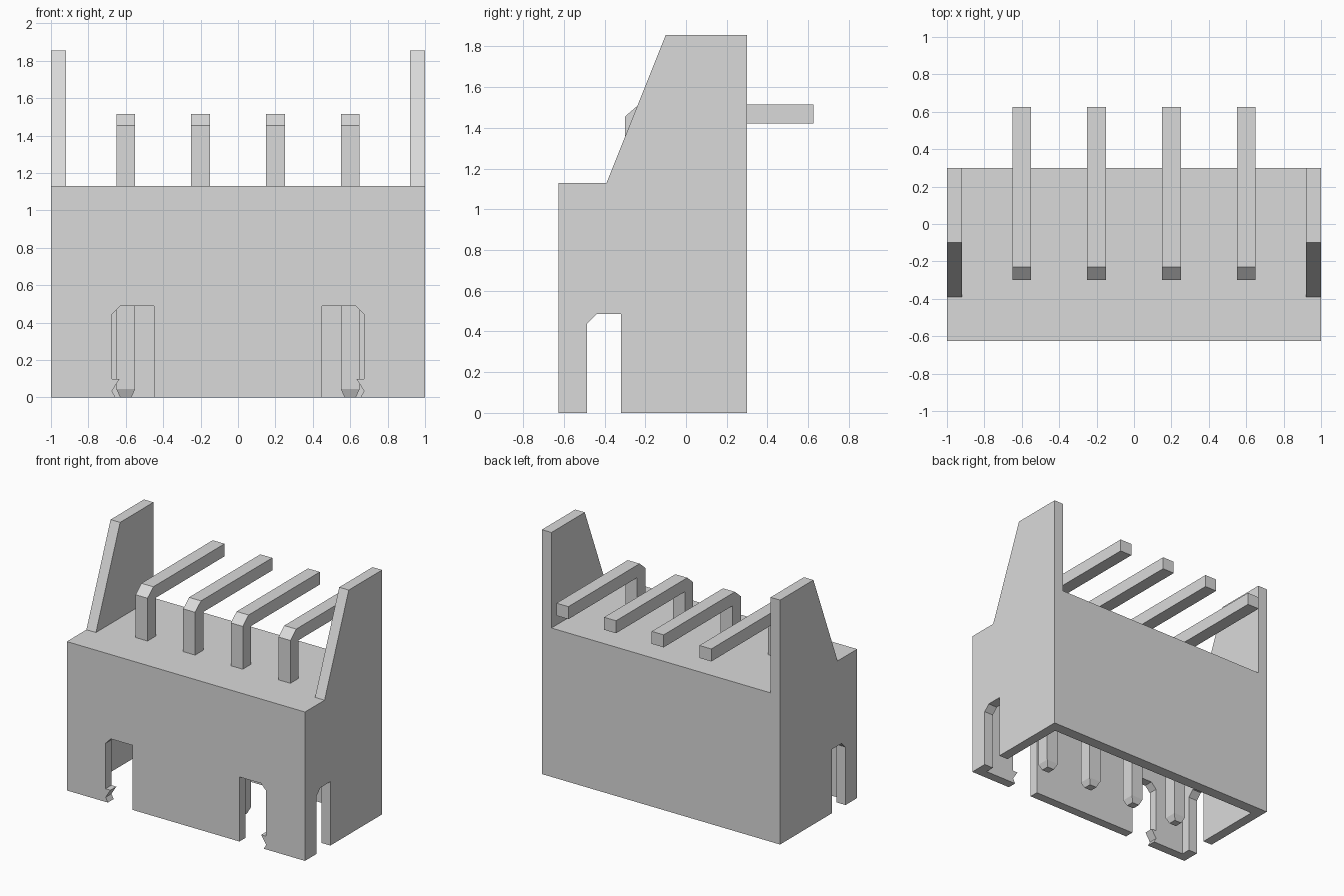
import bpy
import bmesh

if "Cube" in bpy.data.objects:
    bpy.data.objects.remove(bpy.data.objects["Cube"], do_unlink=True)

GREY = (0.7, 0.7, 0.7, 1.0)
grey = bpy.data.materials.new("light_grey")
grey.use_nodes = True
grey.diffuse_color = GREY
grey.node_tree.nodes["Principled BSDF"].inputs["Base Color"].default_value = GREY


def make_object(name, bm):
    bmesh.ops.remove_doubles(bm, verts=bm.verts, dist=1e-5)
    bmesh.ops.recalc_face_normals(bm, faces=bm.faces)
    mesh = bpy.data.meshes.new(name)
    bm.to_mesh(mesh)
    bm.free()
    mesh.materials.append(grey)
    obj = bpy.data.objects.new(name, mesh)
    bpy.context.collection.objects.link(obj)
    return obj


def prism(name, profile, axis, lo, hi):
    """Extrude a (y, z) profile along x, or an (x, z) profile along y."""
    bm = bmesh.new()

    def at(d):
        return [bm.verts.new((d, a, b) if axis == "x" else (a, d, b)) for a, b in profile]
    start, end = at(lo), at(hi)
    bm.faces.new(start)
    bm.faces.new(end)
    n = len(profile)
    for i in range(n):
        j = (i + 1) % n
        bm.faces.new((start[i], start[j], end[j], end[i]))
    return make_object(name, bm)


def rect(a0, a1, b0, b1):
    return [(a0, b0), (a1, b0), (a1, b1), (a0, b1)]


def cut(target, cutter):
    cutter.hide_render = True
    mod = target.modifiers.new("cut", "BOOLEAN")
    mod.operation = "DIFFERENCE"
    mod.solver = "EXACT"
    mod.object = cutter
    bpy.context.view_layer.objects.active = target
    bpy.ops.object.modifier_apply(modifier=mod.name)
    bpy.data.objects.remove(cutter, do_unlink=True)


# Housing: side outline over the full width
FRONT, BACK, DECK = -0.625, 0.30, 1.13
housing = prism("housing", [
    (FRONT, 0), (BACK, 0), (BACK, 1.855), (-0.10, 1.855), (-0.39, DECK), (FRONT, DECK),
], "x", -1, 1)

# Clear the space between the two side fins
cut(housing, prism("fin_gap", rect(-0.8, 0.5, DECK, 2.0), "x", -0.92, 0.92))

# Socket open at the bottom
cut(housing, prism("socket", rect(FRONT + 0.07, BACK - 0.085, -0.2, 0.84), "x", -0.924, 0.924))

# Slot through both side walls, one corner chamfered
cut(housing, prism("side_slot", [
    (-0.485, -0.1), (-0.32, -0.1), (-0.32, 0.485), (-0.44, 0.485), (-0.485, 0.44),
], "x", -1.2, 1.2))

# Front notches with a small latch hook on the outer edge
notch = [(0.45, -0.1), (0.45, 0.49), (0.63, 0.49), (0.674, 0.445), (0.674, 0.10),
         (0.633, 0.10), (0.674, 0.035), (0.655, 0), (0.655, -0.1)]
for side in (-1, 1):
    cut(housing, prism("front_notch", [(side * x, z) for x, z in notch],
                       "y", FRONT - 0.1, FRONT + 0.11))

# Bent square pins: rings of outer (y, z), inner (y, z), half width
RINGS = [
    ((-0.28, 0), (-0.22, 0), 0.03),
    ((-0.30, 0.045), (-0.20, 0.045), 0.05),
    ((-0.30, 1.455), (-0.20, 1.42), 0.05),
    ((-0.23, 1.515), (-0.20, 1.42), 0.05),
    ((0.625, 1.515), (0.625, 1.42), 0.05),
]


def pin(name, x):
    bm = bmesh.new()
    loops = []
    for outer, inner, w in RINGS:
        loops.append([bm.verts.new((x + s * w, *p)) for s, p in
                      ((-1, outer), (1, outer), (1, inner), (-1, inner))])
    bm.faces.new(loops[0])
    bm.faces.new(loops[-1])
    for low, high in zip(loops, loops[1:]):
        for i in range(4):
            j = (i + 1) % 4
            bm.faces.new((low[i], low[j], high[j], high[i]))
    return make_object(name, bm)


for i, x in enumerate((-0.6, -0.2, 0.2, 0.6)):
    pin(f"pin_{i + 1}", x)
